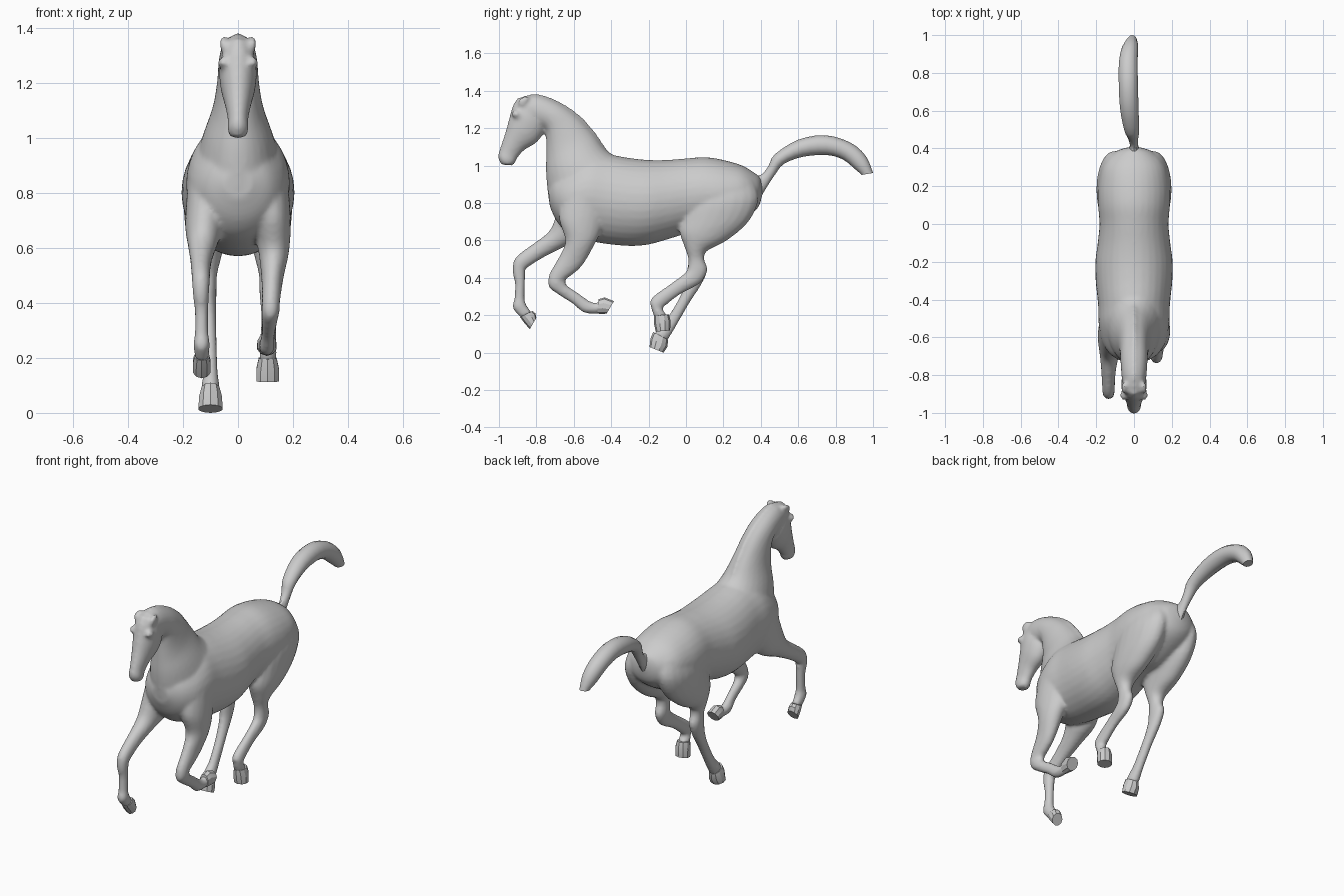
import bpy, bmesh, math
from mathutils import Vector


def spline(a, b, c, d, t):
    # Catmull-Rom interpolation of section values
    return [0.5 * (2 * q + (r - p) * t + (2 * p - 5 * q + 4 * r - s) * t * t
                   + (3 * q - p - 3 * r + s) * t ** 3) for p, q, r, s in zip(a, b, c, d)]


def loft(name, secs, sides=20, steps=4):
    """Skin through elliptical sections: (x, y1, z1, y2, z2, half width)."""
    fine = []
    for i in range(len(secs) - 1):
        a, b = secs[max(i - 1, 0)], secs[i]
        c, d = secs[i + 1], secs[min(i + 2, len(secs) - 1)]
        fine += [spline(a, b, c, d, k / steps) for k in range(steps)]
    fine.append(secs[-1])
    bm = bmesh.new()
    rings = []
    for x, y1, z1, y2, z2, w in fine:
        p, q = Vector((x, y1, z1)), Vector((x, y2, z2))
        ring = []
        for k in range(sides):
            t = 2 * math.pi * k / sides
            co = (p + q) / 2 + (p - q) / 2 * math.cos(t)
            co.x += w * math.sin(t)
            ring.append(bm.verts.new(co))
        rings.append(ring)
    for r, s in zip(rings, rings[1:]):
        for k in range(sides):
            n = (k + 1) % sides
            bm.faces.new((r[k], r[n], s[n], s[k]))
    bm.faces.new(rings[0])
    bm.faces.new(rings[-1])
    bmesh.ops.recalc_face_normals(bm, faces=bm.faces)
    me = bpy.data.meshes.new(name)
    bm.to_mesh(me)
    bm.free()
    ob = bpy.data.objects.new(name, me)
    bpy.context.collection.objects.link(ob)
    return ob


def smooth(ob, angle=40):
    bpy.ops.object.select_all(action='DESELECT')
    ob.select_set(True)
    bpy.context.view_layer.objects.active = ob
    bpy.ops.object.shade_smooth_by_angle(angle=math.radians(angle))


# Torso, rump to chest
torso = loft("horse_body", [
    (0, .40, .93, .41, .86, .03), (0, .375, .955, .388, .78, .10),
    (0, .30, 1.0, .32, .72, .165), (0, .20, 1.03, .2, .66, .19),
    (0, .10, 1.045, .1, .65, .19), (0, 0, 1.038, 0, .635, .183),
    (0, -.10, 1.03, -.1, .605, .192), (0, -.20, 1.03, -.2, .578, .205),
    (0, -.30, 1.04, -.3, .57, .203), (0, -.42, 1.06, -.44, .583, .19),
    (0, -.52, 1.06, -.54, .605, .187), (0, -.62, 1.0, -.63, .64, .168),
    (0, -.70, .95, -.69, .70, .12), (0, -.738, .88, -.728, .78, .05)], 32)

# Neck with arched crest
neck = loft("neck", [
    (0, -.735, .82, -.32, 1.02, .155), (0, -.748, .95, -.42, 1.078, .125),
    (0, -.748, 1.05, -.49, 1.168, .092), (0, -.748, 1.13, -.575, 1.262, .077),
    (0, -.755, 1.19, -.68, 1.335, .072), (0, -.81, 1.21, -.80, 1.378, .066),
    (0, -.87, 1.24, -.90, 1.36, .055)], 28)

# Head, poll to muzzle
head = loft("head", [
    (0, -.86, 1.375, -.76, 1.20, .055), (0, -.918, 1.335, -.762, 1.172, .068),
    (0, -.943, 1.26, -.80, 1.122, .064), (0, -.968, 1.17, -.865, 1.082, .048),
    (0, -.995, 1.09, -.90, 1.042, .037), (0, -1.005, 1.045, -.915, 1.012, .038),
    (0, -.988, 1.005, -.93, 1.0, .026)], 24)

# Thin mane ridge along the crest
mane = loft("mane", [
    (0, -.42, 1.08, -.46, 1.05, .012), (0, -.487, 1.18, -.54, 1.14, .016),
    (0, -.572, 1.272, -.61, 1.22, .018), (0, -.68, 1.343, -.70, 1.28, .02),
    (0, -.80, 1.383, -.80, 1.32, .022), (0, -.91, 1.355, -.89, 1.31, .018)], 12)


# Upper hind leg, shared by both sides
def thigh(s):
    return [(s * .09, .03, .90, .36, .92, .08), (s * .105, 0, .80, .388, .82, .092),
            (s * .11, -.025, .71, .335, .70, .085), (s * .115, -.035, .645, .22, .60, .068),
            (s * .113, -.01, .57, .115, .545, .05), (s * .112, .012, .50, .098, .50, .036),
            (s * .112, .005, .44, .115, .44, .034)]


hind_folded = loft("hind_leg_folded", thigh(1) + [
    (.113, -.025, .41, .075, .37, .031), (.112, -.08, .37, -.03, .312, .027),
    (.11, -.185, .29, -.125, .238, .03), (.11, -.185, .235, -.122, .225, .03),
    (.108, -.168, .185, -.10, .20, .033)])
hind_pushing = loft("hind_leg_pushing", thigh(-1) + [
    (-.11, .0, .38, .08, .36, .031), (-.105, -.035, .295, .022, .27, .027),
    (-.10, -.107, .175, -.05, .145, .026), (-.10, -.148, .13, -.08, .095, .031),
    (-.10, -.17, .10, -.10, .065, .033)])

# Front legs: one reaching forward, one folded back
front_reaching = loft("front_leg_reaching", [
    (-.11, -.66, .85, -.42, .80, .075), (-.122, -.70, .72, -.50, .64, .07),
    (-.13, -.735, .645, -.64, .57, .052), (-.135, -.82, .58, -.755, .512, .038),
    (-.135, -.91, .51, -.85, .452, .033), (-.135, -.928, .44, -.858, .43, .03),
    (-.133, -.915, .37, -.86, .37, .025), (-.133, -.918, .29, -.862, .295, .025),
    (-.132, -.928, .242, -.858, .265, .03), (-.132, -.897, .20, -.84, .235, .027),
    (-.132, -.88, .185, -.825, .215, .028)])
front_folded = loft("front_leg_folded", [
    (.11, -.66, .85, -.42, .80, .075), (.122, -.68, .72, -.45, .66, .07),
    (.13, -.645, .60, -.49, .575, .056), (.125, -.675, .52, -.56, .458, .04),
    (.12, -.73, .42, -.65, .385, .033), (.118, -.735, .355, -.645, .378, .033),
    (.115, -.69, .315, -.635, .358, .029), (.11, -.605, .26, -.567, .312, .024),
    (.105, -.55, .215, -.515, .275, .028), (.105, -.49, .208, -.48, .266, .026),
    (.105, -.46, .21, -.46, .28, .028)])

# Ears and brow bumps, mirrored
bumps = []
for s in (-1, 1):
    bumps.append(loft("ear", [
        (s * .045, -.90, 1.32, -.85, 1.32, .018), (s * .052, -.895, 1.35, -.845, 1.345, .016),
        (s * .052, -.865, 1.372, -.835, 1.362, .01)], 10))
    bumps.append(loft("brow", [
        (s * .05, -.935, 1.27, -.90, 1.25, .015), (s * .055, -.928, 1.29, -.885, 1.255, .02),
        (s * .05, -.915, 1.30, -.875, 1.275, .015)], 10))

# Fuse the parts into one skin
bpy.ops.object.select_all(action='DESELECT')
for ob in [torso, neck, head, mane, hind_folded, hind_pushing,
           front_reaching, front_folded] + bumps:
    ob.select_set(True)
bpy.context.view_layer.objects.active = torso
bpy.ops.object.join()
rem = torso.modifiers.new("Fuse", 'REMESH')
rem.mode = 'VOXEL'
rem.voxel_size = 0.01
rem.use_smooth_shade = True
sm = torso.modifiers.new("Soften", 'SMOOTH')
sm.factor = 0.5
sm.iterations = 6

# Hooves: low-sided flared blocks
hooves = {
    "hind_hoof_folded": [(.108, -.172, .195, -.092, .205, .034), (.108, -.17, .15, -.082, .17, .043),
                         (.108, -.162, .112, -.085, .118, .043)],
    "hind_hoof_pushing": [(-.10, -.175, .11, -.095, .068, .034), (-.10, -.19, .075, -.10, .03, .044),
                          (-.10, -.195, .03, -.12, .0, .046)],
    "front_hoof_reaching": [(-.132, -.887, .19, -.82, .222, .029), (-.132, -.862, .155, -.805, .21, .034),
                            (-.132, -.835, .126, -.80, .185, .034)],
    "front_hoof_folded": [(.105, -.475, .208, -.468, .285, .028), (.105, -.45, .207, -.435, .295, .035),
                          (.105, -.425, .208, -.385, .275, .037)],
}
for name, secs in hooves.items():
    smooth(loft(name, secs, 10, 1), 25)

# Tail streaming behind
tail = loft("tail", [
    (0, .36, .945, .40, .83, .03), (0, .405, .952, .432, .885, .022),
    (-.005, .442, 1.0, .475, .95, .028), (-.012, .475, 1.06, .525, 1.01, .04),
    (-.025, .60, 1.138, .63, 1.048, .05), (-.03, .745, 1.162, .755, 1.056, .052),
    (-.03, .88, 1.122, .84, 1.032, .05), (-.02, .962, 1.05, .905, .98, .043),
    (-.01, 1.0, .96, .94, .95, .026)], 14, 3)
smooth(tail, 30)
